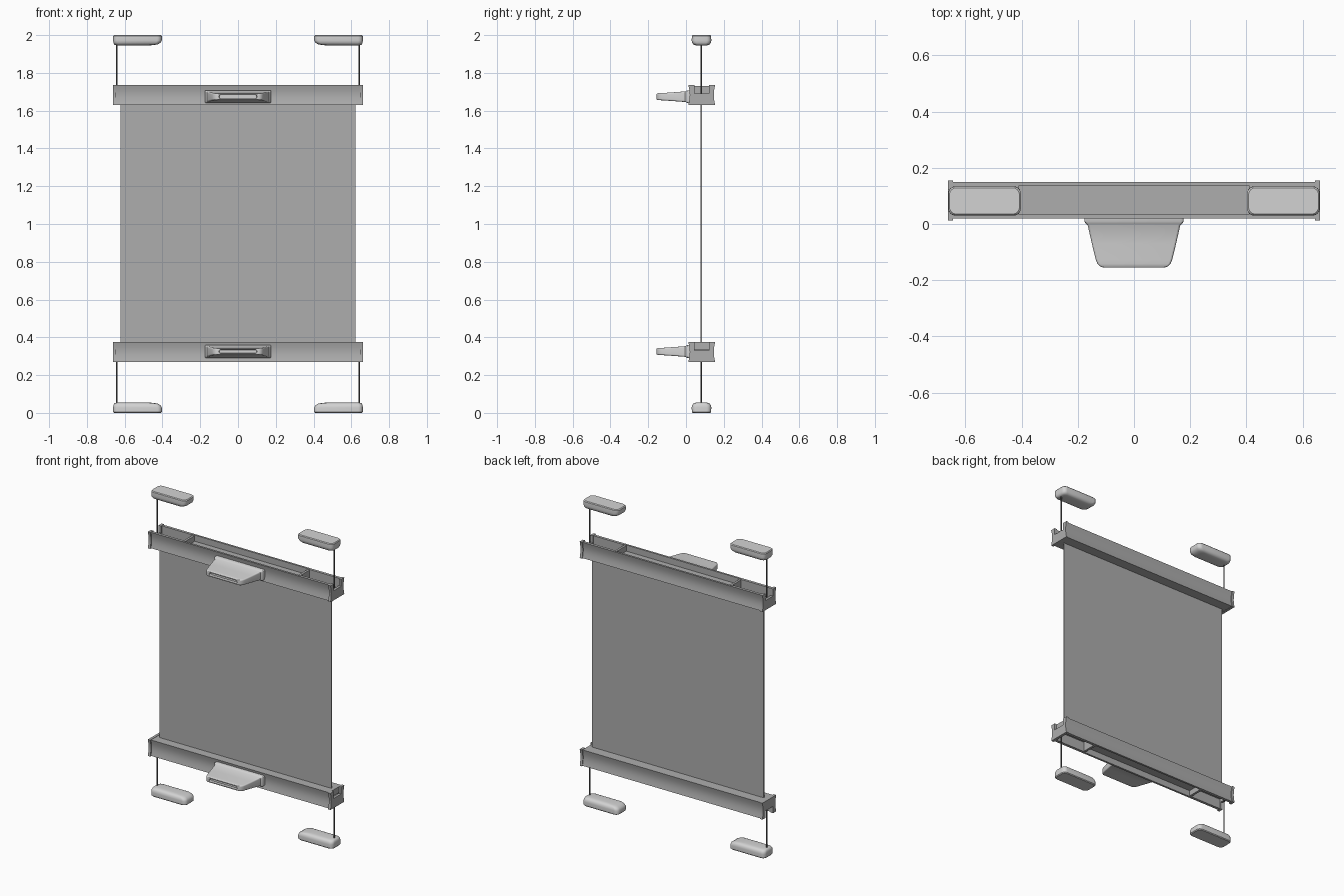
import bpy, bmesh, math

if "Cube" in bpy.data.objects:
    bpy.data.objects.remove(bpy.data.objects["Cube"])


def material(name, v):
    m = bpy.data.materials.new(name)
    m.diffuse_color = (v, v, v, 1)
    m.use_nodes = True
    m.node_tree.nodes["Principled BSDF"].inputs["Base Color"].default_value = m.diffuse_color
    return m


GREY = material("rail grey", 0.42)
CLOTH = material("fabric grey", 0.42)
LIGHT = material("light grey", 0.65)
DARK = material("cord dark grey", 0.12)


def finish(name, bm, mat, angle=35):
    bmesh.ops.recalc_face_normals(bm, faces=bm.faces)
    me = bpy.data.meshes.new(name)
    bm.to_mesh(me)
    bm.free()
    me.materials.append(mat)
    ob = bpy.data.objects.new(name, me)
    bpy.context.collection.objects.link(ob)
    bpy.ops.object.select_all(action='DESELECT')
    ob.select_set(True)
    bpy.context.view_layer.objects.active = ob
    bpy.ops.object.shade_smooth_by_angle(angle=math.radians(angle))
    return ob


def rounded_rect(cu, cv, hu, hv, r, n=6):
    r = min(r, hu, hv)
    pts = []
    for k, (su, sv) in enumerate([(1, 1), (-1, 1), (-1, -1), (1, -1)]):
        for i in range(n + 1):
            a = math.pi / 2 * (k + i / n)
            pts.append((cu + su * (hu - r) + r * math.cos(a),
                        cv + sv * (hv - r) + r * math.sin(a)))
    return pts


def loft(name, sections, place, mat):
    """Skin rounded rectangles (t, cu, cv, hu, hv, r); place maps (u, v, t) to xyz."""
    bm = bmesh.new()
    rings = [[bm.verts.new(place(u, v, s[0])) for u, v in rounded_rect(*s[1:])]
             for s in sections]
    for a, b in zip(rings, rings[1:]):
        for i in range(len(a)):
            j = (i + 1) % len(a)
            bm.faces.new((a[i], a[j], b[j], b[i]))
    bm.faces.new(rings[0])
    bm.faces.new(rings[-1])
    return finish(name, bm, mat)


def u_profile(y0, y1, half, wall, depth, dip=0.008):
    """Channel section: hollowed outer sides, open slot on top."""
    n = 8
    side = [(dip * math.sin(math.pi * i / n), -half + 2 * half * i / n) for i in range(n + 1)]
    pts = [(y0 + d, z) for d, z in side]
    if depth > 0:
        pts += [(y0 + wall, half), (y0 + wall, half - depth),
                (y1 - wall, half - depth), (y1 - wall, half)]
    return pts + [(y1 - d, z) for d, z in reversed(side)]


def extrude(bm, pts, x0, x1, zc, flip):
    a = [bm.verts.new((x0, y, zc + flip * z)) for y, z in pts]
    b = [bm.verts.new((x1, y, zc + flip * z)) for y, z in pts]
    for i in range(len(a)):
        j = (i + 1) % len(a)
        bm.faces.new((a[i], a[j], b[j], b[i]))
    bm.faces.new(a)
    bm.faces.new(b)


# Rails: open channel with cross ribs, deep end pockets and notched end caps
H = 0.054
for rail, zc, flip in (("upper", 1.683, 1), ("lower", 0.3225, -1)):
    bm = bmesh.new()
    extrude(bm, u_profile(0.02, 0.15, H - 0.002, 0.013, 0.04), -0.41, 0.41, zc, flip)
    for s in (-1, 1):
        extrude(bm, u_profile(0.02, 0.15, H - 0.002, 0.013, 0.004), s * 0.41, s * 0.425, zc, flip)
        extrude(bm, u_profile(0.02, 0.15, H - 0.002, 0.018, 0.065), s * 0.425, s * 0.646, zc, flip)
    finish(rail + "_rail", bm, GREY)
    for s, side in ((-1, "left"), (1, "right")):
        bm = bmesh.new()
        up = 1 if s > 0 else flip
        extrude(bm, u_profile(0.012, 0.155, H, 0.032, 0.045), s * 0.645, s * 0.662, zc, up)
        finish(f"{rail}_{side}_end_cap", bm, GREY)

# Handles: flange, tapering grip and a slot in the front edge
for rail, zc, flip in (("upper", 1.674, 1), ("lower", 0.325, -1)):
    sec = [(0.028, 0.176, 0.034, 0), (0.008, 0.176, 0.034, 0), (0.002, 0.172, 0.031, 0),
           (-0.004, 0.165, 0.028, 0), (-0.07, 0.150, 0.023, 0), (-0.128, 0.136, 0.019, 0),
           (-0.142, 0.130, 0.0185, 0), (-0.151, 0.121, 0.0175, 0), (-0.155, 0.110, 0.015, 0),
           (-0.155, 0.100, 0.010, 0), (-0.138, 0.099, 0.009, 0)]
    loft(rail + "_handle",
         [(y, 0, zc, hx, hz, 0.008) for y, hx, hz, _ in sec],
         lambda u, v, t: (u, t, v), LIGHT)

# Wall mounts: flat against the frame, rounded on the free side
for top in (True, False):
    for s in (-1, 1):
        sec = []
        # height from flat face, inner x, outer x, half depth
        for t, xi, xo, hy in ((0, 0.408, 0.657, 0.047), (0.005, 0.403, 0.661, 0.051),
                              (0.028, 0.403, 0.661, 0.052), (0.040, 0.409, 0.660, 0.050),
                              (0.049, 0.425, 0.656, 0.044), (0.053, 0.447, 0.650, 0.036),
                              (0.055, 0.480, 0.640, 0.025)):
            sec.append((2 - t if top else t, s * (xi + xo) / 2, 0.082, (xo - xi) / 2, hy, 0.025))
        loft(f"{'upper' if top else 'lower'}_{'right' if s > 0 else 'left'}_mount",
             sec, lambda u, v, t: (u, v, t), LIGHT)

# Tension cords between mounts and rail ends
for name, z0, z1 in (("upper", 1.68, 1.96), ("lower", 0.04, 0.325)):
    for s in (-1, 1):
        bpy.ops.mesh.primitive_cylinder_add(vertices=12, radius=0.004, depth=z1 - z0,
                                            location=(s * 0.641, 0.08, (z0 + z1) / 2))
        ob = bpy.context.object
        ob.name = f"{name}_{'right' if s > 0 else 'left'}_cord"
        ob.data.materials.append(DARK)
        bpy.ops.object.shade_smooth_by_angle()

# Fabric panel
bpy.ops.mesh.primitive_cube_add(size=1, location=(0, 0.081, 1.0025))
ob = bpy.context.object
ob.name = "fabric_panel"
ob.scale = (1.244, 0.007, 1.30)
ob.data.materials.append(CLOTH)
